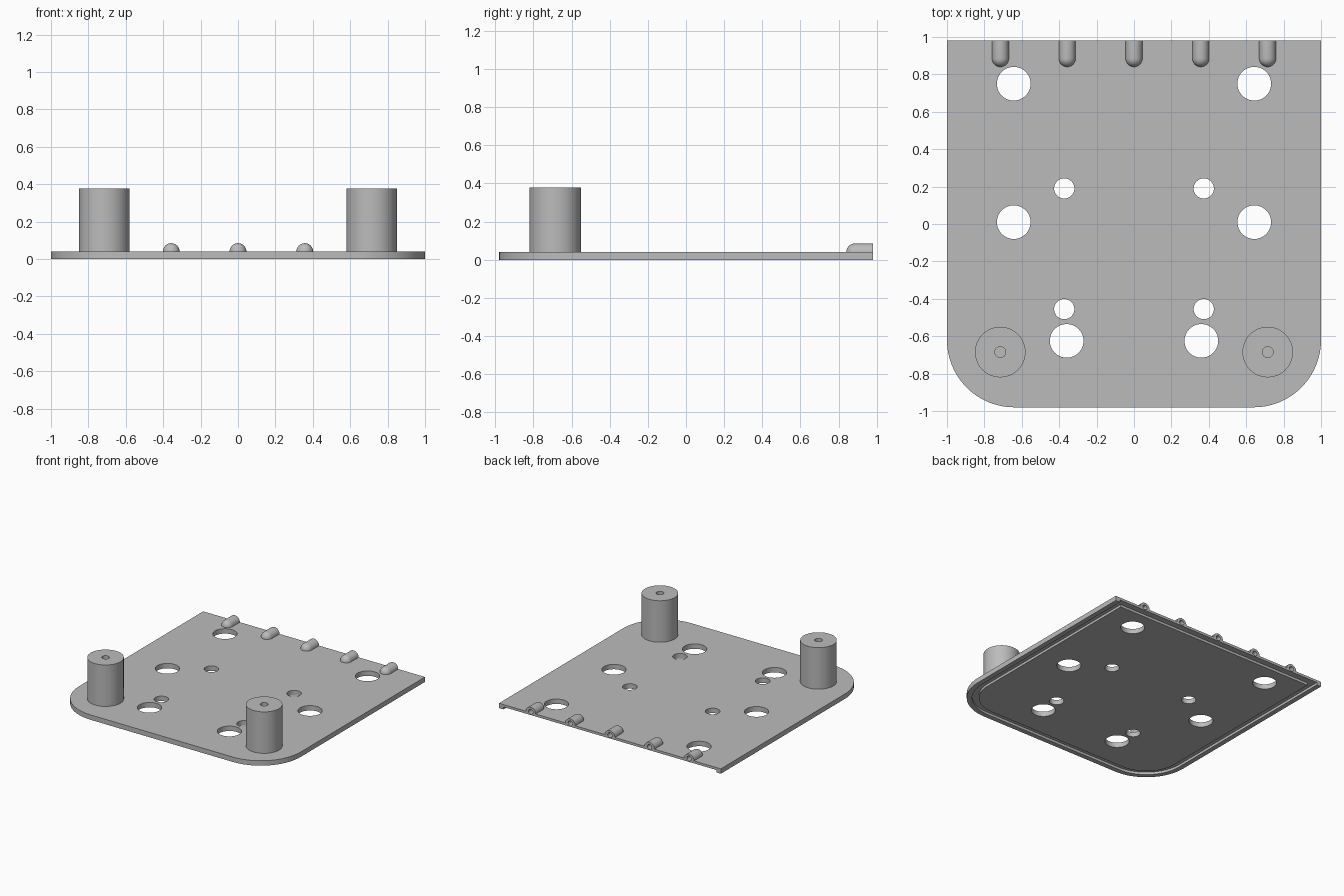
import bpy, bmesh, math
from mathutils import Matrix, Vector

if "Cube" in bpy.data.objects:
    bpy.data.objects.remove(bpy.data.objects["Cube"])

grey = bpy.data.materials.new("plain grey")
grey.use_nodes = True
COLOUR = (0.5, 0.5, 0.5, 1)
grey.diffuse_color = COLOUR
grey.node_tree.nodes["Principled BSDF"].inputs["Base Color"].default_value = COLOUR

BACK, TOP, STEP = 0.98, 0.04, 0.02


def finish(name, bm):
    bmesh.ops.recalc_face_normals(bm, faces=bm.faces)
    mesh = bpy.data.meshes.new(name)
    bm.to_mesh(mesh)
    bm.free()
    mesh.materials.append(grey)
    obj = bpy.data.objects.new(name, mesh)
    bpy.context.collection.objects.link(obj)
    return obj


def outline(inset, back):
    """Plate outline: square at the back, rounded at the front."""
    r = 0.36 - inset
    pts = [(1 - inset, back)]
    for start, cx in ((0, 0.64), (-90, -0.64)):
        for i in range(25):
            a = math.radians(start - 90 * i / 24)
            pts.append((cx + r * math.cos(a), -0.62 + r * math.sin(a)))
    return pts + [(inset - 1, back)]


def prism(name, pts, z0, z1):
    bm = bmesh.new()
    face = bm.faces.new([bm.verts.new((x, y, z0)) for x, y in pts])
    up = bmesh.ops.extrude_face_region(bm, geom=[face])["geom"]
    moved = [v for v in up if isinstance(v, bmesh.types.BMVert)]
    bmesh.ops.translate(bm, verts=moved, vec=(0, 0, z1 - z0))
    return finish(name, bm)


def rods(name, items, z0, z1):
    """Upright cylinders given as (x, y, radius)."""
    bm = bmesh.new()
    for x, y, r in items:
        bmesh.ops.create_cone(bm, cap_ends=True, segments=48, radius1=r, radius2=r,
                              depth=z1 - z0,
                              matrix=Matrix.Translation((x, y, (z0 + z1) / 2)))
    return finish(name, bm)


def cut(obj, cutter):
    mod = obj.modifiers.new("cut", "BOOLEAN")
    mod.operation, mod.solver, mod.object = "DIFFERENCE", "EXACT", cutter
    bpy.context.view_layer.update()
    graph = bpy.context.evaluated_depsgraph_get()
    mesh = bpy.data.meshes.new_from_object(obj.evaluated_get(graph))
    obj.modifiers.clear()
    obj.data = mesh
    bpy.data.objects.remove(cutter)


def both(items):
    return [(s * x, y, r) for x, y, r in items for s in (-1, 1)]


# Plate with an underside channel that is open at the back
plate = prism("base_plate", outline(0, BACK), 0, TOP)
channel = prism("channel_cutter", outline(0.04, BACK + 0.1), -0.1, STEP)
cut(channel, prism("island_cutter", outline(0.09, BACK - 0.05), -0.2, 0.2))
cut(plate, channel)

# Through holes in the plate
big = [(0.643, 0.75, 0.09), (0.643, 0.01, 0.09), (0.36, -0.625, 0.09)]
small = [(0.373, 0.19, 0.054), (0.373, -0.455, 0.054)]
cut(plate, rods("hole_cutter", both(big + small), -0.1, 0.1))

# Posts with blind screw holes
parts = [plate]
for side, x in (("right", -0.715), ("left", 0.715)):
    post = rods(side + "_post", [(x, -0.685, 0.135)], TOP, 0.378)
    cut(post, rods("screw_cutter", [(x, -0.685, 0.029)], 0.15, 0.5))
    parts.append(post)


def lug(name, x):
    """Half-round bar along y with a domed front end."""
    r = 0.045
    bm = bmesh.new()
    bmesh.ops.create_uvsphere(bm, u_segments=32, v_segments=16, radius=r,
                              matrix=Matrix.Rotation(math.pi / 2, 4, "X"))
    bmesh.ops.delete(bm, geom=[v for v in bm.verts if v.co.y > 0.001], context="VERTS")
    rim = [e for e in bm.edges if e.is_boundary]
    new = bmesh.ops.extrude_edge_only(bm, edges=rim)["geom"]
    ends = [v for v in new if isinstance(v, bmesh.types.BMVert)]
    for v in ends:
        v.co.y = BACK - 0.84 - r
    bmesh.ops.holes_fill(bm, edges=[e for e in bm.edges if e.is_boundary])
    bmesh.ops.translate(bm, verts=bm.verts, vec=(x, 0.84 + r, TOP))
    bmesh.ops.bisect_plane(bm, geom=bm.verts[:] + bm.edges[:] + bm.faces[:],
                           plane_co=Vector((0, 0, TOP)), plane_no=Vector((0, 0, 1)),
                           clear_inner=True)
    bmesh.ops.holes_fill(bm, edges=[e for e in bm.edges if e.is_boundary])
    return finish(name, bm)


def pin_cutter(x):
    bm = bmesh.new()
    place = Matrix.Translation((x, BACK, 0.047)) @ Matrix.Rotation(math.pi / 2, 4, "X")
    bmesh.ops.create_cone(bm, cap_ends=True, segments=24, radius1=0.02, radius2=0.02,
                          depth=0.2, matrix=place)
    return finish("pin_cutter", bm)


# Row of hinge lugs along the back edge, each bored from behind
for i in range(5):
    x = (i - 2) * 0.357
    bar = lug("hinge_lug_%d" % (i + 1), x)
    cut(bar, pin_cutter(x))
    cut(plate, pin_cutter(x))
    parts.append(bar)

# Smooth the round walls and keep the edges sharp
bpy.ops.object.select_all(action="DESELECT")
for obj in parts:
    obj.select_set(True)
bpy.context.view_layer.objects.active = plate
bpy.ops.object.shade_smooth_by_angle(angle=math.radians(30))
